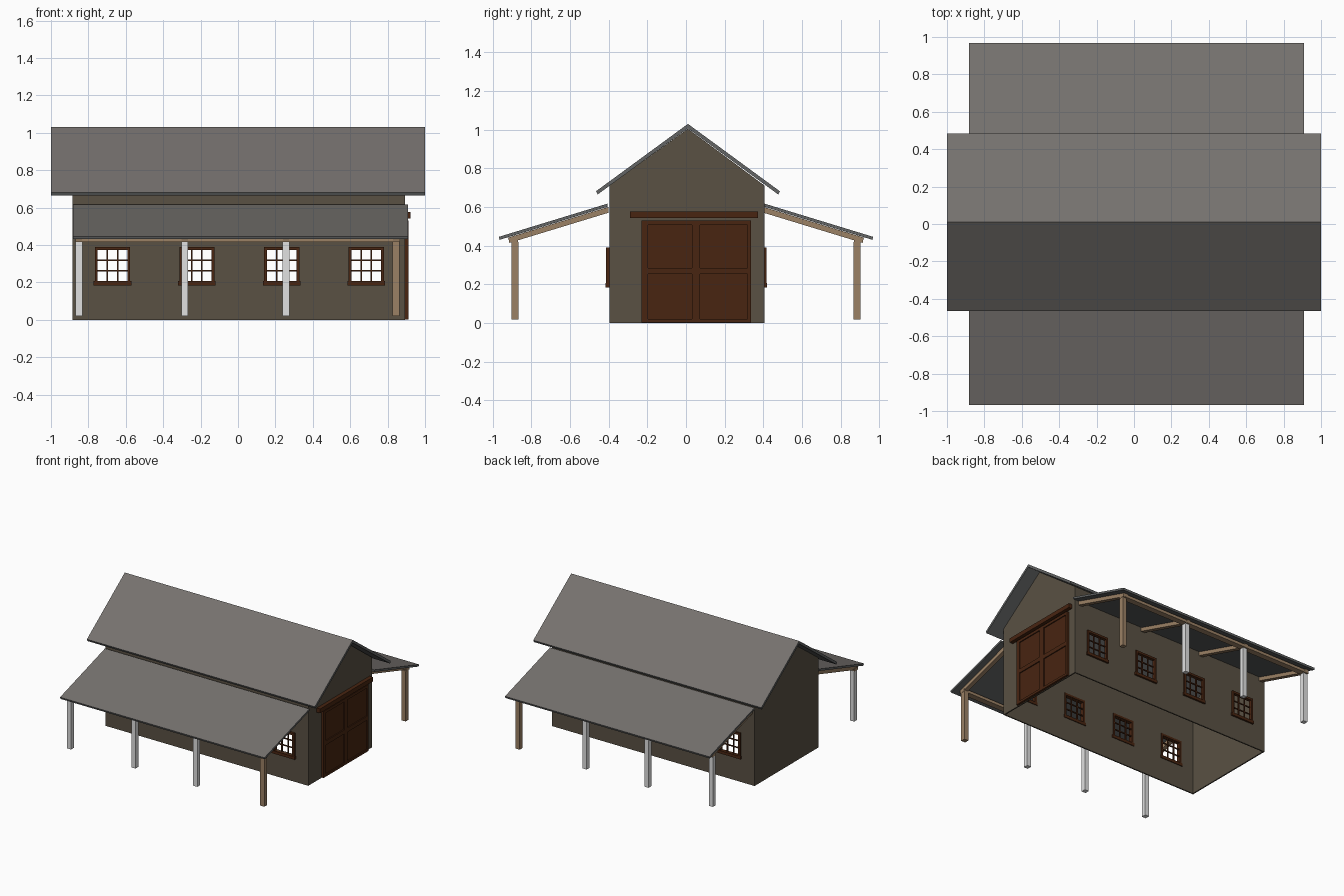
import bpy, bmesh

if "Cube" in bpy.data.objects:
    bpy.data.objects.remove(bpy.data.objects["Cube"])


def material(name, r, g, b):
    m = bpy.data.materials.new(name)
    m.diffuse_color = (r, g, b, 1)
    m.use_nodes = True
    m.node_tree.nodes["Principled BSDF"].inputs["Base Color"].default_value = m.diffuse_color
    return m


ROOF = material("roof grey", 0.18, 0.168, 0.158)
UNDER = material("roof underside grey", 0.125, 0.13, 0.13)
WALL = material("wall brown", 0.10, 0.082, 0.057)
DARK = material("dark stained wood", 0.065, 0.018, 0.0055)
WOOD = material("light timber", 0.33, 0.22, 0.13)
PALE = material("pale post", 0.75, 0.75, 0.75)


def prism(name, profile, x0, x1, *mats):
    """Extrude a (y, z) profile from x0 to x1; a second material goes on faces not facing up."""
    bm = bmesh.new()
    face = bm.faces.new([bm.verts.new((x0, y, z)) for y, z in profile])
    new = bmesh.ops.extrude_face_region(bm, geom=[face])["geom"]
    bmesh.ops.translate(bm, vec=(x1 - x0, 0, 0),
                        verts=[v for v in new if isinstance(v, bmesh.types.BMVert)])
    bmesh.ops.recalc_face_normals(bm, faces=bm.faces)
    if len(mats) > 1:
        for f in bm.faces:
            f.material_index = 0 if f.normal.z > 0.1 else 1
    mesh = bpy.data.meshes.new(name)
    bm.to_mesh(mesh)
    bm.free()
    for m in mats:
        mesh.materials.append(m)
    ob = bpy.data.objects.new(name, mesh)
    bpy.context.collection.objects.link(ob)
    return ob


def box(name, x0, x1, y0, y1, z0, z1, mat):
    return prism(name, [(y0, z0), (y1, z0), (y1, z1), (y0, z1)], x0, x1, mat)


WINDOWS = [-0.671, -0.22, 0.234, 0.686]
POSTS = [-0.85, -0.285, 0.257, 0.845]
X0, X1, Y0, Y1, T = -0.885, 0.893, -0.395, 0.405, 0.01
RIDGE = 0.01

# Gable end walls
gable = [(Y0, 0), (Y1, 0), (Y1, 0.712), (RIDGE, 1.005), (Y0, 0.712)]
prism("left_gable_wall", gable, X0, X0 + T, WALL)
prism("right_gable_wall", gable, X1 - T, X1, WALL)

# Side walls with window openings cut through
cutters = [box("window_cutter", x - 0.083, x + 0.083, -0.6, 0.6, 0.208, 0.377, WALL)
           for x in WINDOWS]
for name, y in (("front_wall", Y0), ("back_wall", Y1 - T)):
    wall = box(name, X0 + T, X1 - T, y, y + T, 0, 0.712, WALL)
    for c in cutters:
        mod = wall.modifiers.new("window opening", 'BOOLEAN')
        mod.operation = 'DIFFERENCE'
        mod.solver = 'EXACT'
        mod.object = c
    bpy.context.view_layer.update()
    cut = bpy.data.meshes.new_from_object(
        wall.evaluated_get(bpy.context.evaluated_depsgraph_get()))
    wall.modifiers.clear()
    wall.data = cut
for c in cutters:
    bpy.data.objects.remove(c)

# Main gabled roof
prism("main_roof", [(-0.465, 0.682), (RIDGE, 1.03), (0.485, 0.682),
                    (0.477, 0.665), (RIDGE, 1.007), (-0.457, 0.665)],
      -1, 1, ROOF, UNDER)

# Windows: frame, sill and a three by three grid of bars
for side, ya, yb in (("front", Y0 - 0.018, Y0 + T + 0.004),
                     ("back", Y1 - T - 0.004, Y1 + 0.012)):
    for x in WINDOWS:
        n = side + "_window_"
        for s in (-1, 1):
            a, b = sorted((x + s * 0.079, x + s * 0.094))
            box(n + "jamb", a, b, ya, yb, 0.2, 0.39, DARK)
        box(n + "head", x - 0.079, x + 0.079, ya, yb, 0.373, 0.39, DARK)
        box(n + "sill", x - 0.101, x + 0.101, ya - 0.002, yb + 0.002, 0.185, 0.208, DARK)
        yc = (Y0 if side == "front" else Y1 - T) + T / 2
        for k in (-1, 1):
            xb, zb = x + k * 0.027, 0.291 + k * 0.028
            box(n + "upright_bar", xb - 0.004, xb + 0.004, yc - 0.005, yc + 0.005,
                0.208, 0.373, DARK)
            box(n + "cross_bar", x - 0.079, x + 0.079, yc - 0.004, yc + 0.004,
                zb - 0.004, zb + 0.004, DARK)

# Barn door: backing board, raised framing and sliding track
D0, D1 = -0.23, 0.336
box("door_panel", X1, X1 + 0.01, D0, D1, 0.003, 0.53, DARK)
for a, b in ((D0, -0.197), (0.031, 0.053), (0.053, 0.073), (0.318, D1)):
    box("door_stile", X1 + 0.005, X1 + 0.018, a, b, 0.003, 0.53, DARK)
for z0, z1 in ((0.003, 0.022), (0.253, 0.286), (0.508, 0.53)):
    for a, b in ((-0.197, 0.031), (0.073, 0.318)):
        box("door_rail", X1 + 0.005, X1 + 0.018, a, b, z0, z1, DARK)
box("door_track", X1, 0.923, -0.29, 0.372, 0.543, 0.577, DARK)

# Lean-to porches on both sides
for side, s in (("front", -1), ("back", 1)):
    prism(side + "_porch_roof",
          [(s * 0.405, 0.618), (s * 0.968, 0.446), (s * 0.963, 0.431), (s * 0.405, 0.602)],
          -0.883, 0.91, ROOF, UNDER)
    ya, yb = sorted((s * 0.868, s * 0.915))
    box(side + "_porch_beam", -0.87, 0.865, ya, yb, 0.417, 0.44, WOOD)
    for x in POSTS:
        prism(side + "_rafter",
              [(s * 0.4, 0.601), (s * 0.92, 0.442), (s * 0.912, 0.415), (s * 0.4, 0.571)],
              x - 0.017, x + 0.017, WOOD)
        ya, yb = sorted((s * 0.867, s * 0.903))
        box(side + "_post", x - 0.018, x + 0.018, ya, yb, 0.02, 0.42,
            WOOD if x > 0.5 else PALE)
